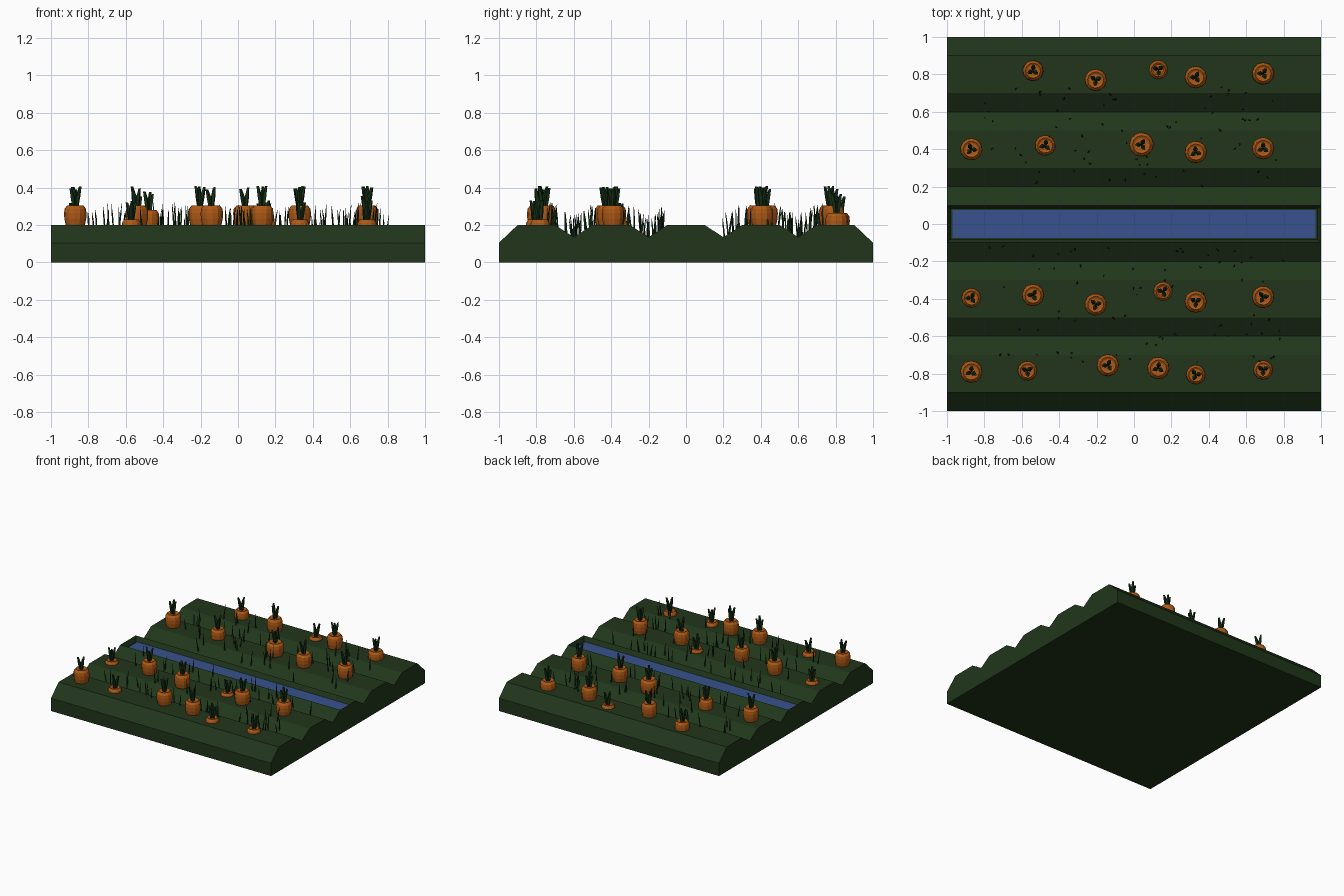
import bpy, bmesh, math, random
from mathutils import Vector, Matrix

if "Cube" in bpy.data.objects:
    bpy.data.objects.remove(bpy.data.objects["Cube"])

random.seed(4)


def material(name, rgb):
    m = bpy.data.materials.new(name)
    m.diffuse_color = (*rgb, 1)
    m.use_nodes = True
    m.node_tree.nodes["Principled BSDF"].inputs["Base Color"].default_value = m.diffuse_color
    return m


SOIL = material("soil_green", (0.015, 0.036, 0.011))
LEAF = material("leaf_green", (0.008, 0.03, 0.008))
ORANGE = material("carrot_orange", (0.42, 0.1, 0.008))
WATER = material("water_blue", (0.04, 0.085, 0.27))


def finish(bm, name, mat):
    bmesh.ops.recalc_face_normals(bm, faces=bm.faces)
    mesh = bpy.data.meshes.new(name)
    bm.to_mesh(mesh)
    bm.free()
    mesh.materials.append(mat)
    ob = bpy.data.objects.new(name, mesh)
    bpy.context.collection.objects.link(ob)
    return ob


def loft(bm, rings, sides, turn=0.0):
    """Skin rings of (centre, radius) and cap both ends."""
    loops = []
    for c, r in rings:
        loops.append([bm.verts.new(Vector(c) + Vector((
            r * math.cos(turn + math.tau * i / sides),
            r * math.sin(turn + math.tau * i / sides), 0))) for i in range(sides)])
    for a, b in zip(loops, loops[1:]):
        for i in range(sides):
            j = (i + 1) % sides
            bm.faces.new((a[i], a[j], b[j], b[i]))
    bm.faces.new(loops[0][::-1])
    bm.faces.new(loops[-1])


# Ridged soil bed: half profile mirrored, extruded along x
half = [(0.1, 0.2), (0.2, 0.135), (0.3, 0.2), (0.5, 0.2), (0.6, 0.135),
        (0.7, 0.2), (0.9, 0.2), (1, 0.105), (1, 0)]
profile = [(-y, z) for y, z in half[::-1]] + half
bm = bmesh.new()
left = [bm.verts.new((-1, y, z)) for y, z in profile]
right = [bm.verts.new((1, y, z)) for y, z in profile]
n = len(profile)
for i in range(n):
    j = (i + 1) % n
    bm.faces.new((left[i], left[j], right[j], right[i]))
bm.faces.new(left)
bm.faces.new(right[::-1])
bmesh.ops.recalc_face_normals(bm, faces=bm.faces)
# Channel sunk into the middle ridge
channel = [f for f in bm.faces if f.normal.z > 0.99
           and abs(f.calc_center_median().y) < 0.01]
bmesh.ops.inset_region(bm, faces=channel, thickness=0.025)
for v in channel[0].verts:
    v.co.z = 0.16
finish(bm, "soil_bed", SOIL)

# Water strip
bm = bmesh.new()
bmesh.ops.create_cube(bm, size=1, matrix=Matrix.Translation((0, 0, 0.16))
                      @ Matrix.Diagonal((1.94, 0.15, 0.01, 1)))
finish(bm, "water", WATER)

# Carrots: x, y, radius, height of the crown
carrots = [
    (-0.54, 0.82, .056, .265), (-0.205, 0.77, .06, .305), (0.13, 0.825, .052, .225),
    (0.33, 0.785, .06, .305), (0.69, 0.805, .06, .265),
    (-0.87, 0.40, .06, .305), (-0.475, 0.42, .056, .28), (0.04, 0.425, .066, .305),
    (0.33, 0.385, .06, .305), (0.69, 0.405, .06, .305),
    (-0.87, -0.395, .053, .225), (-0.54, -0.38, .06, .305), (-0.205, -0.43, .06, .305),
    (0.155, -0.36, .052, .225), (0.33, -0.415, .06, .305), (0.69, -0.39, .06, .305),
    (-0.87, -0.79, .06, .305), (-0.57, -0.785, .053, .23), (-0.14, -0.755, .06, .305),
    (0.13, -0.77, .06, .305), (0.33, -0.805, .053, .23), (0.69, -0.78, .053, .23)]
shape = [(-.21, .1), (-.15, .55), (-.10, .88), (-.07, .98), (-.04, 1), (-.018, .95),
         (0, .72), (-.006, .55)]
roots, tops = bmesh.new(), bmesh.new()
for x, y, r, top in carrots:
    turn = random.uniform(0, math.tau)
    loft(roots, [((x, y, top + dz), r * k) for dz, k in shape], 12, turn)
    # Three leaning leaves
    for k in range(3):
        a = turn + k * math.tau / 3
        d = Vector((math.cos(a), math.sin(a), 0))
        base = Vector((x, y, top))
        h = random.uniform(0.085, 0.105)
        loft(tops, [(base + d * .007 - Vector((0, 0, .02)), .008),
                    (base + d * .014 + Vector((0, 0, h * .45)), .013),
                    (base + d * .027 + Vector((0, 0, h)), .007)], 4, a)
finish(roots, "carrot_roots", ORANGE)
finish(tops, "carrot_leaves", LEAF)


def ground(y):
    y = abs(y)
    for (y0, z0), (y1, z1) in zip(half, half[1:]):
        if y0 <= y < y1:
            return z0 + (z1 - z0) * (y - y0) / (y1 - y0)
    return 0.2


# Thin grass blades scattered over the furrows
bm = bmesh.new()
for lo, hi in ((-.74, -.47), (-.38, -.12), (.2, .47), (.47, .74)):
    for _ in range(36):
        x, y = random.uniform(-.8, .8), random.uniform(lo, hi)
        z, h = ground(y), random.uniform(.08, .12)
        lean = Vector((random.uniform(-.015, .015), random.uniform(-.015, .015), h))
        p = Vector((x, y, z))
        loft(bm, [(p - Vector((0, 0, .01)), .005), (p + lean * .5, .0045),
                  (p + lean, .001)], 3, random.uniform(0, 6))
finish(bm, "grass_blades", LEAF)
